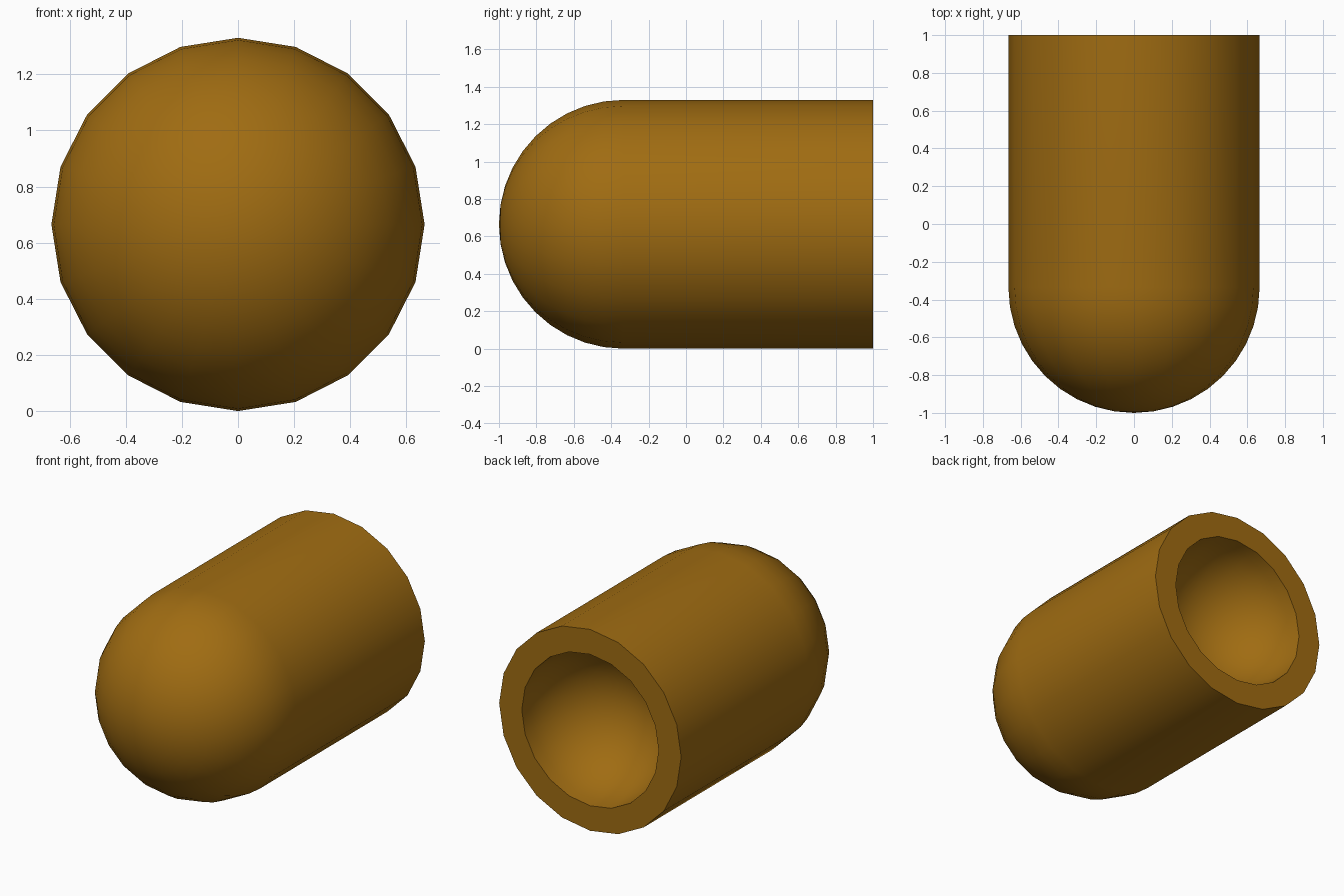
import bpy, bmesh
from math import sin, cos, pi

if "Cube" in bpy.data.objects:
    bpy.data.objects.remove(bpy.data.objects["Cube"])

R, R_IN, SIDES, RINGS = 0.665, 0.50, 20, 10
CZ = R

# profile (radius, y): domed nose, straight side, flat rim, round hollow in the back
profile = []
for i in range(1, RINGS + 1):
    a = i / RINGS * pi / 2
    profile.append((R * sin(a), -1 + R - R * cos(a)))
profile.append((R, 1.0))
for i in range(RINGS):
    a = i / RINGS * pi / 2
    profile.append((R_IN * cos(a), 1 - R_IN * sin(a)))

bm = bmesh.new()
rings = []
for r, y in profile:
    rings.append([bm.verts.new((r * sin(2 * pi * k / SIDES), y,
                                CZ + r * cos(2 * pi * k / SIDES)))
                  for k in range(SIDES)])
nose = bm.verts.new((0, -1, CZ))
pit = bm.verts.new((0, 1 - R_IN, CZ))

# skin between rings, then close both ends
for k in range(SIDES):
    n = (k + 1) % SIDES
    for a, b in zip(rings, rings[1:]):
        bm.faces.new((a[k], a[n], b[n], b[k]))
    bm.faces.new((nose, rings[0][n], rings[0][k]))
    bm.faces.new((pit, rings[-1][k], rings[-1][n]))
bmesh.ops.recalc_face_normals(bm, faces=bm.faces)

mesh = bpy.data.meshes.new("bullet_body")
bm.to_mesh(mesh)
bm.free()
body = bpy.data.objects.new("bullet_body", mesh)
bpy.context.collection.objects.link(body)

# brass colour
brass = bpy.data.materials.new("brass")
brass.diffuse_color = (0.35, 0.15, 0.006, 1)
brass.use_nodes = True
brass.node_tree.nodes["Principled BSDF"].inputs["Base Color"].default_value = brass.diffuse_color
mesh.materials.append(brass)

# smooth skin, crisp rim
bpy.context.view_layer.objects.active = body
body.select_set(True)
bpy.ops.object.shade_smooth_by_angle(angle=pi / 6)
